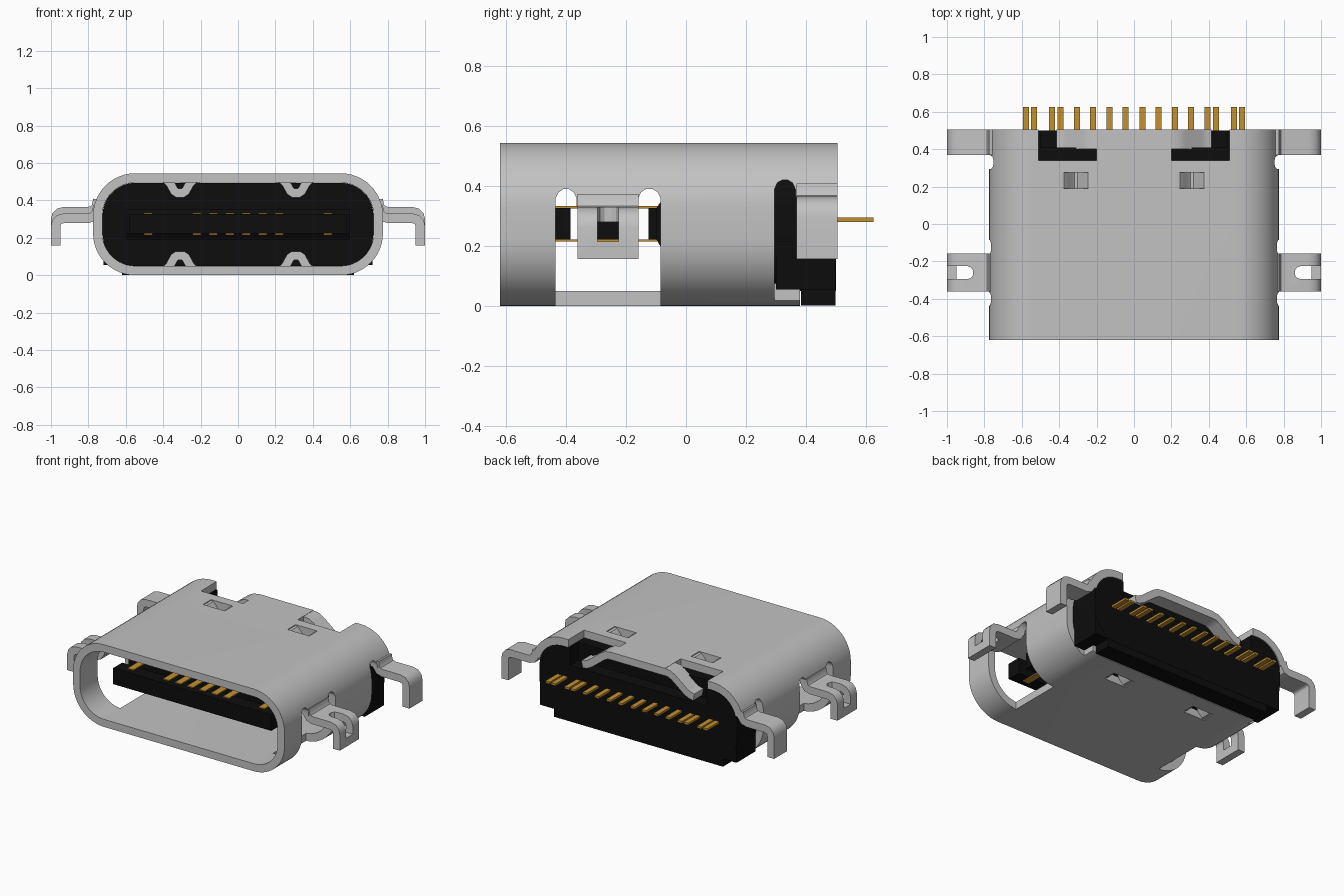
import bpy, bmesh, math
from mathutils import Vector

if "Cube" in bpy.data.objects:
    bpy.data.objects.remove(bpy.data.objects["Cube"], do_unlink=True)


def material(name, rgb, rough):
    m = bpy.data.materials.new(name)
    m.use_nodes = True
    m.diffuse_color = (*rgb, 1)
    b = m.node_tree.nodes["Principled BSDF"]
    b.inputs["Base Color"].default_value = (*rgb, 1)
    b.inputs["Roughness"].default_value = rough
    return m


STEEL = material("steel grey", (0.54, 0.54, 0.54), 0.5)
BLACK = material("black plastic", (0.004, 0.004, 0.004), 0.6)
GOLD = material("contact gold", (0.55, 0.28, 0.03), 0.5)
H = 0.545      # shell height
T = 0.05       # sheet thickness


def prism(name, pts, axis, a, b, mat=STEEL):
    """Extrude a 2D outline along one axis from a to b."""
    place = {"x": lambda u, v, w: (w, u, v),
             "y": lambda u, v, w: (u, w, v),
             "z": lambda u, v, w: (u, v, w)}[axis]
    bm = bmesh.new()
    lo = [bm.verts.new(place(u, v, a)) for u, v in pts]
    hi = [bm.verts.new(place(u, v, b)) for u, v in pts]
    n = len(pts)
    bm.faces.new(lo)
    bm.faces.new(hi)
    for i in range(n):
        j = (i + 1) % n
        bm.faces.new((lo[i], lo[j], hi[j], hi[i]))
    bmesh.ops.recalc_face_normals(bm, faces=bm.faces)
    me = bpy.data.meshes.new(name)
    bm.to_mesh(me)
    bm.free()
    me.materials.append(mat)
    ob = bpy.data.objects.new(name, me)
    bpy.context.collection.objects.link(ob)
    return ob


def box(name, x0, x1, y0, y1, z0, z1, mat=STEEL):
    return prism(name, [(x0, y0), (x1, y0), (x1, y1), (x0, y1)], "z", z0, z1, mat)


def rounded(w, z0, z1, r, steps=12):
    """Rounded rectangle outline in x and z."""
    pts = []
    for cx, cz, start in ((w - r, z1 - r, 0), (r - w, z1 - r, 90),
                          (r - w, z0 + r, 180), (w - r, z0 + r, 270)):
        for k in range(steps + 1):
            t = math.radians(start + 90 * k / steps)
            pts.append((cx + r * math.cos(t), cz + r * math.sin(t)))
    return pts


def strip(path, t=T):
    """Outline of a bent sheet following a centre line."""
    p = [Vector(q) for q in path]
    left, right = [], []
    for i, q in enumerate(p):
        d0 = (q - p[i - 1]).normalized() if i else (p[1] - q).normalized()
        d1 = (p[i + 1] - q).normalized() if i < len(p) - 1 else d0
        d = (d0 + d1).normalized()
        n = Vector((-d.y, d.x)) * (t / 2 / max(0.5, d.dot(d0)))
        left.append(tuple(q + n))
        right.append(tuple(q - n))
    return left + right[::-1]


def mirrored(pts, s):
    return [(u * s, v) for u, v in pts]


def boolean(ob, cutter, op="DIFFERENCE"):
    m = ob.modifiers.new("cut", "BOOLEAN")
    m.operation, m.solver, m.object = op, "EXACT", cutter
    bpy.context.view_layer.objects.active = ob
    bpy.ops.object.modifier_apply(modifier=m.name)
    bpy.data.objects.remove(cutter, do_unlink=True)


def smooth(ob):
    bpy.ops.object.select_all(action="DESELECT")
    ob.select_set(True)
    bpy.context.view_layer.objects.active = ob
    bpy.ops.object.shade_smooth_by_angle(angle=math.radians(32))


# Shell tube
shell = prism("shell", rounded(0.775, 0, H, 0.225), "y", -0.62, 0.505)
boolean(shell, prism("bore", rounded(0.725, T, H - T, 0.175), "y", -1, 1))

# Openings left where the side tabs are folded out
window = [(-.435, -.1), (-.435, .36), (-.425, .38), (-.41, .39), (-.39, .39), (-.375, .38),
          (-.365, .36), (-.365, .33), (-.16, .33), (-.16, .36), (-.15, .38), (-.135, .39),
          (-.11, .39), (-.095, .38), (-.085, .36), (-.085, -.1)]
rear_gap = [(.295, -.1), (.295, .39), (.305, .412), (.32, .42), (.34, .42), (.355, .412),
            (.365, .39), (.365, .365), (.6, .365), (.6, -.1)]
for s in (-1, 1):
    boolean(shell, prism("window_cut", window, "x", s * 0.56, s * 1.1))
    boolean(shell, prism("rear_cut", rear_gap, "x", s * 0.64, s * 1.1))
    xs = sorted((s * 0.2, s * 0.51))
    boolean(shell, box("flap_cut", *xs, .34, .6, .4, .7))
    xs = sorted((s * 0.23, s * 0.39))
    boolean(shell, box("spring_cut", *xs, .19, .275, -.1, .7))
boolean(shell, box("bottom_cut", -.9, .9, .38, .7, -.1, .1))
smooth(shell)


# Mounting tabs, bent outward and down
def tab_path(zm):
    return [(.75, zm + .065), (.756, zm + .03), (.772, zm + .008), (.80, zm), (.93, zm),
            (.956, zm - .007), (.97, zm - .022), (.975, zm - .045), (.975, .158)]


for s, side in ((1, "left"), (-1, "right")):
    front = prism(f"front_tab_{side}", mirrored(strip(tab_path(.305)), s), "y", -.362, -.158)
    slot = [(1.1, -.295), (.89, -.295), (.87, -.287), (.86, -.272),
            (.86, -.248), (.87, -.233), (.89, -.225), (1.1, -.225)]
    boolean(front, prism("slot_cut", mirrored(slot, s), "z", .215, .6))
    smooth(front)
    smooth(prism(f"rear_tab_{side}", mirrored(strip(tab_path(.34)), s), "y", .368, .505))

    # Drooping wing of the rear flap
    wing = strip([(.19, .52), (.23, .516), (.26, .50), (.35, .43), (.38, .414), (.41, .408)], .048)
    smooth(prism(f"flap_wing_{side}", mirrored(wing, s), "y", .40, .504))

    # Pressed spring bridges in top and bottom
    bridge = [(.205, .52), (.235, .515), (.255, .495), (.28, .45), (.295, .44),
              (.325, .44), (.34, .45), (.365, .495), (.385, .515), (.415, .52)]
    for where, pts in (("top", bridge), ("bottom", [(u, H - v) for u, v in bridge])):
        smooth(prism(f"{where}_spring_{side}", mirrored(strip(pts, .046), s), "y", .19, .275))

# Insulating housing at the rear
housing = prism("housing", rounded(0.724, T + .001, H - T - .001, 0.174), "y", .285, .5, BLACK)
boolean(housing, box("shoulder", -.72, .72, .30, .499, .055, .30, BLACK), "UNION")
boolean(housing, box("foot", -.62, .62, .383, .498, .002, .20, BLACK), "UNION")
boolean(housing, box("pocket", -.50, .50, .41, .7, .375, .7, BLACK))
smooth(housing)

# Tongue: thick root, tip bar and centre bar
root = [(-.1, .225), (-.08, .19), (.30, .19), (.30, .355), (-.08, .355), (-.1, .325)]
prism("tongue_root", root, "x", -.60, .60, BLACK)
box("tongue_neck", -.58, .58, -.125, -.09, .222, .328, BLACK)
box("tongue_centre", -.58, .58, -.32, -.20, .222, .328, BLACK)
box("tongue_tip", -.58, .58, -.48, -.385, .222, .328, BLACK)

# Contacts on both faces of the tongue
for row, z in (("upper", .33), ("lower", .219)):
    for i, x in enumerate((-.48, -.22, -.132, -.044, .044, .132, .22, .48)):
        box(f"{row}_contact_{i + 1}", x - .022, x + .022, -.44, -.05, z - .004, z + .004, GOLD)

# Solder pins at the back
for s, side in ((1, "left"), (-1, "right")):
    for i, x in enumerate((.045, .13, .218, .304, .393, .438, .535, .578)):
        box(f"pin_{side}_{i + 1}", s * x - .016, s * x + .016, .45, .625, .281, .295, GOLD)
